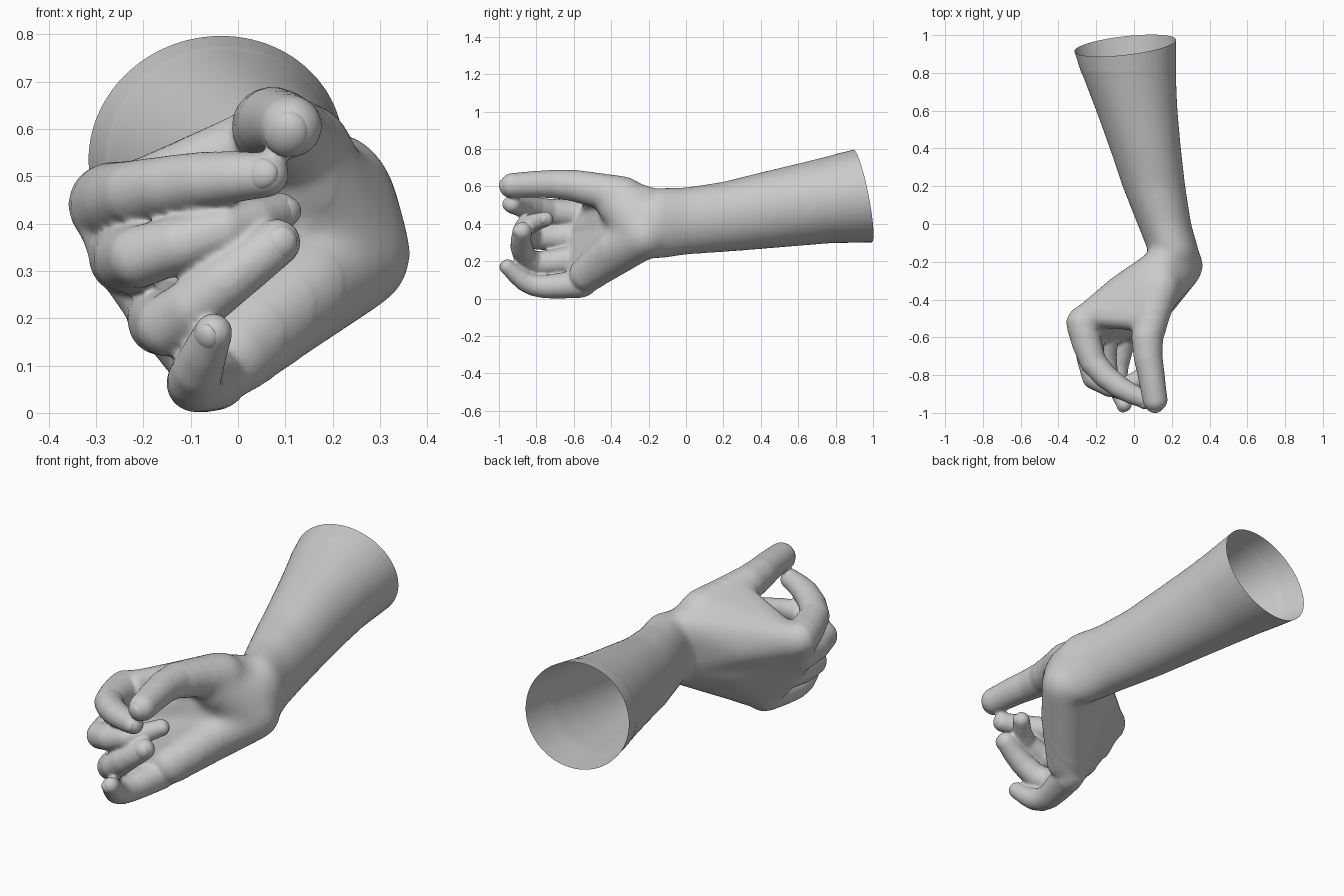
import bpy, bmesh
from math import cos, sin, pi
from mathutils import Vector, Matrix

if "Cube" in bpy.data.objects:
    bpy.data.objects.remove(bpy.data.objects["Cube"])

skin = bpy.data.materials.new("light_grey_skin")
skin.use_nodes = True
GREY = (0.6, 0.6, 0.6, 1)
skin.diffuse_color = GREY
skin.node_tree.nodes["Principled BSDF"].inputs["Base Color"].default_value = GREY


def hull(target, *balls):
    """Add the convex hull of some (x, y, z, radius) balls to a bmesh."""
    bm = bmesh.new()
    for x, y, z, r in balls:
        bmesh.ops.create_icosphere(bm, subdivisions=3, radius=r, matrix=Matrix.Translation((x, y, z)))
    bmesh.ops.delete(bm, geom=bm.faces[:], context="FACES_ONLY")
    out = bmesh.ops.convex_hull(bm, input=bm.verts[:])
    junk = [g for g in out["geom_interior"] if isinstance(g, bmesh.types.BMVert)]
    bmesh.ops.delete(bm, geom=junk, context="VERTS")
    mesh = bpy.data.meshes.new("part")
    bm.to_mesh(mesh)
    bm.free()
    target.from_mesh(mesh)
    bpy.data.meshes.remove(mesh)


def rounded(joints):
    """Add a point on a smooth curve between each pair of joints."""
    p = [Vector(j) for j in joints]
    p = [2 * p[0] - p[1]] + p + [2 * p[-1] - p[-2]]
    path = [p[1]]
    for a, b, c, d in zip(p, p[1:], p[2:], p[3:]):
        path += [(9 * (b + c) - a - d) / 16, c]
    return path


def chain(target, joints):
    """Tapered capsules along a row of joints."""
    for a, b in zip(joints, joints[1:]):
        hull(target, a, b)


def loft(target, sections, sides=48):
    """Closed tube through upright ellipses (y, x centre, x radius, z centre, z radius)."""
    rings = [[target.verts.new((x + rx * cos(2 * pi * i / sides), y, z + rz * sin(2 * pi * i / sides)))
              for i in range(sides)] for y, x, rx, z, rz in sections]
    for a, b in zip(rings, rings[1:]):
        for i in range(sides):
            j = (i + 1) % sides
            target.faces.new((a[i], b[i], b[j], a[j]))
    target.faces.new(rings[0])
    target.faces.new(rings[-1][::-1])


# Finger joints from knuckle to tip: x, y, z, radius
fingers = {
    "index": [(-.272, -.52, .44, .09), (-.217, -.73, .464, .07), (-.075, -.865, .492, .06), (.06, -.93, .503, .048)],
    "middle": [(-.235, -.57, .33, .081), (-.21, -.81, .33, .066), (-.03, -.86, .385, .055), (.09, -.75, .425, .041)],
    "ring": [(-.16, -.58, .215, .077), (-.15, -.81, .185, .066), (-.03, -.88, .275, .059), (.083, -.875, .36, .05)],
    "pinky": [(-.052, -.555, .083, .079), (-.09, -.75, .063, .062), (-.085, -.86, .09, .054), (-.052, -.955, .17, .041)],
    "thumb": [(.14, -.33, .548, .11), (.07, -.6, .605, .084), (.09, -.79, .612, .072), (.112, -.93, .605, .066)],
}
bm = bmesh.new()
for joints in fingers.values():
    chain(bm, rounded(joints))

# Palm, heel of the hand and thumb web; knuckles stand a little proud of the palm
knuckles = [(x, y, z, r * .92) for x, y, z, r in
            (fingers[n][0] for n in ("index", "middle", "ring", "pinky"))]
wrist_radial, wrist_ulnar = (.15, -.22, .51, .1), (.247, -.22, .335, .123)
wrist_middle = (.228, -.21, .43, .115)
hull(bm, knuckles[0], knuckles[1], wrist_radial, wrist_ulnar, (-.04, -.385, .42, .13))
hull(bm, *knuckles[1:], wrist_ulnar, (.02, -.39, .3, .12))
hull(bm, wrist_ulnar, (.14, -.38, .265, .108), (-.01, -.53, .13, .095))
hull(bm, (.12, -.33, .545, .105), (.04, -.5, .58, .068), (-.2, -.48, .47, .07))
hull(bm, wrist_radial, wrist_middle, wrist_ulnar, (.13, -.36, .5, .118))

# Forearm, made too long and trimmed later
loft(bm, [(-.27, .235, .09, .395, .13), (-.15, .212, .135, .402, .193), (0, .16, .144, .415, .182),
          (.2, .105, .168, .437, .19), (.4, .06, .19, .47, .207), (.6, .015, .217, .502, .222),
          (.8, -.028, .251, .535, .238), (1.1, -.077, .3, .575, .272)])
bmesh.ops.recalc_face_normals(bm, faces=bm.faces[:])
mesh = bpy.data.meshes.new("hand_and_forearm")
bm.to_mesh(mesh)
bm.free()
hand = bpy.data.objects.new("hand_and_forearm", mesh)
bpy.context.collection.objects.link(hand)

# Fuse the parts into one skin and soften the joins lightly
remesh = hand.modifiers.new("fuse", "REMESH")
remesh.mode = "VOXEL"
remesh.voxel_size = 0.008
soften = hand.modifiers.new("soften", "SMOOTH")
soften.factor = 0.5
soften.iterations = 8
graph = bpy.context.evaluated_depsgraph_get()
fused = bpy.data.meshes.new_from_object(hand.evaluated_get(graph))
hand.modifiers.clear()

# Relax the palm and wrist more than the fingers
bm = bmesh.new()
bm.from_mesh(fused)
for limit in (-.56, -.5, -.44):
    area = [v for v in bm.verts if limit < v.co.y < .8]
    for _ in range(25):
        bmesh.ops.smooth_vert(bm, verts=area, factor=.5, use_axis_x=True, use_axis_y=True, use_axis_z=True)

# Trim the forearm to a slanted open end
bmesh.ops.bisect_plane(bm, geom=bm.verts[:] + bm.edges[:] + bm.faces[:], plane_co=(0, .95, .55),
                       plane_no=(-.12, 1, .2), clear_outer=True)
for f in bm.faces:
    f.smooth = True
bm.to_mesh(fused)
bm.free()
hand.data = fused
fused.materials.clear()
fused.materials.append(skin)

# Nails: shallow domes sunk into the fingertips
facing = {"index": (.2, -1, .1), "middle": (1, -.5, .1), "ring": (.5, -1, .2),
          "pinky": (-.1, -1, .35), "thumb": (.1, -1, .25)}
for name, joints in fingers.items():
    tip, before = Vector(joints[-1][:3]), Vector(joints[-2][:3])
    r = joints[-1][3]
    along = Vector((.4, -.5, .8)) if name == "thumb" else tip - before
    along.normalize()
    out = Vector(facing[name])
    out = (out - along * out.dot(along)).normalized()
    frame = Matrix((along, out.cross(along), out)).transposed().to_4x4()
    frame.translation = tip + out * r * .54
    nail = bmesh.new()
    bmesh.ops.create_uvsphere(nail, u_segments=24, v_segments=12, radius=r,
                              matrix=frame @ Matrix.Diagonal((.82, .72, .5, 1)))
    for f in nail.faces:
        f.smooth = True
    data = bpy.data.meshes.new(name + "_nail")
    nail.to_mesh(data)
    nail.free()
    data.materials.append(skin)
    bpy.context.collection.objects.link(bpy.data.objects.new(name + "_nail", data))
